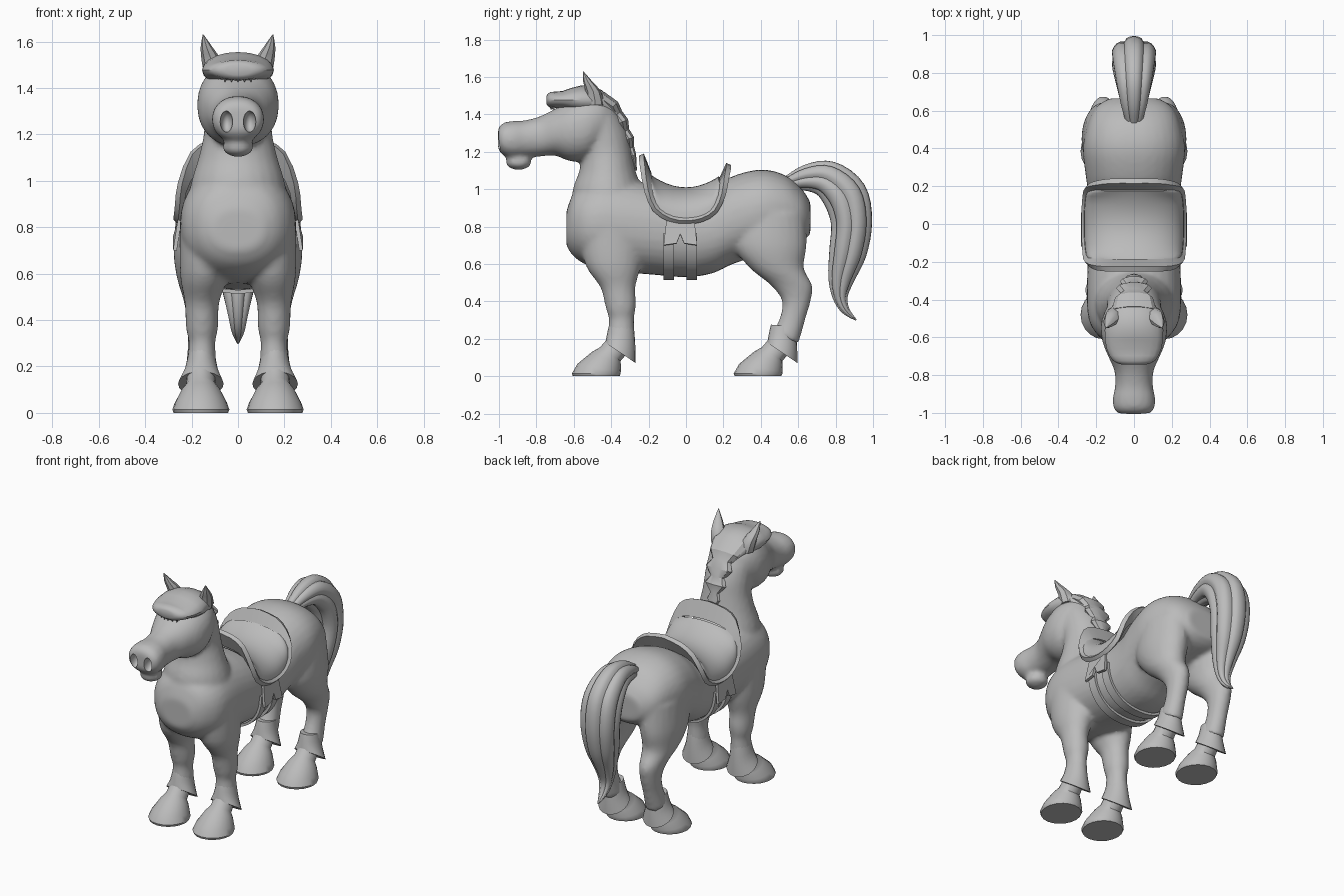
import bpy, bmesh, math
from mathutils import Vector

if "Cube" in bpy.data.objects:
    bpy.data.objects.remove(bpy.data.objects["Cube"])

grey = bpy.data.materials.new("plain_grey")
grey.diffuse_color = (0.5, 0.5, 0.5, 1)
grey.use_nodes = True
grey.node_tree.nodes["Principled BSDF"].inputs["Base Color"].default_value = grey.diffuse_color


def interp(rows, k):
    """Catmull-Rom smoothing of a list of equal-length tuples."""
    out = []
    for i in range(len(rows) - 1):
        p = [rows[max(i - 1, 0)], rows[i], rows[i + 1], rows[min(i + 2, len(rows) - 1)]]
        for s in range(k):
            t = s / k
            out.append([b + 0.5 * t * (c - a + t * (2*a - 5*b + 4*c - d + t * (3*(b - c) + d - a)))
                        for a, b, c, d in zip(*p)])
    return out + [list(rows[-1])]


def loft(bm, rings, n=24, k=4, power=1.0, lobes=0, depth=0.0):
    """Rings are (x, y, z, radius across, radius along, tilt in degrees)."""
    loops = []
    for x, y, z, rx, rb, tilt in interp(rings, k):
        t, loop = math.radians(tilt), []
        for j in range(n):
            a = 2 * math.pi * j / n
            m = 1 - depth * (0.5 + 0.5 * math.cos(lobes * a)) ** 4 if lobes else 1
            c, s = [math.copysign(abs(v) ** power, v) * m for v in (math.cos(a), math.sin(a))]
            loop.append(bm.verts.new((x + rx * c, y + rb * s * math.cos(t), z + rb * s * math.sin(t))))
        loops.append(loop)
    for A, B in zip(loops, loops[1:]):
        for j in range(n):
            bm.faces.new((A[j], A[(j + 1) % n], B[(j + 1) % n], B[j]))
    bm.faces.new(loops[0])
    bm.faces.new(loops[-1])


def slices(rows):
    """Upright sections (y, top, bottom, half width) turned into rings."""
    return [(0, y, (t + b) / 2, w, (t - b) / 2, 90) for y, t, b, w in rows]


def swept(rows):
    """Path (y, z, across, thick) turned into rings square to the path."""
    out = []
    for i, (y, z, a, b) in enumerate(rows):
        p, q = rows[max(i - 1, 0)], rows[min(i + 1, len(rows) - 1)]
        out.append((0, y, z, a, b, math.degrees(math.atan2(q[1] - p[1], q[0] - p[0])) + 90))
    for i in range(1, len(out)):  # keep the tilt continuous
        d = out[i][5] - out[i - 1][5]
        out[i] = out[i][:5] + (out[i][5] - 360 * round(d / 360),)
    return out


def finish(bm, name, mods=(), angle=40):
    bmesh.ops.recalc_face_normals(bm, faces=bm.faces)
    me = bpy.data.meshes.new(name)
    bm.to_mesh(me)
    bm.free()
    me.materials.append(grey)
    ob = bpy.data.objects.new(name, me)
    bpy.context.collection.objects.link(ob)
    bpy.ops.object.select_all(action='DESELECT')
    ob.select_set(True)
    bpy.context.view_layer.objects.active = ob
    for kind, props in mods:
        m = ob.modifiers.new(kind.title(), kind)
        for key, v in props.items():
            setattr(m, key, v)
        bpy.ops.object.modifier_apply(modifier=m.name)
    bpy.ops.object.shade_smooth_by_angle(angle=math.radians(angle))
    return ob


def ball(bm, c, r):
    vs = bmesh.ops.create_uvsphere(bm, u_segments=20, v_segments=12, radius=1)['verts']
    for v in vs:
        v.co = Vector(c) + Vector([a * b for a, b in zip(v.co, r)])


# Nostril cutter
bm = bmesh.new()
for s in (-1, 1):
    ball(bm, (0.05 * s, -1.0, 1.255), (0.027, 0.05, 0.046))
cutter = finish(bm, "nostril_cutter")
cutter.hide_render = True
cutter.hide_set(True)

# Body: torso, neck, head and legs fused into one skin
torso = [(-.64, .88, .70, .11), (-.60, .98, .64, .18), (-.52, 1.03, .59, .235), (-.40, 1.06, .56, .25),
         (-.2, 1.03, .545, .245), (0, .98, .53, .235), (.14, 1.01, .55, .24), (.25, 1.07, .60, .255),
         (.4, 1.105, .65, .27), (.53, 1.075, .69, .245), (.62, 1.0, .72, .20), (.665, .93, .76, .13)]
bm = bmesh.new()
loft(bm, slices(torso), n=32, power=.9)
loft(bm, [(0, -.40, .85, .23, .22, 0), (0, -.42, 1.0, .20, .185, 0), (0, -.42, 1.1, .17, .15, 0),
          (0, -.425, 1.2, .148, .135, 0), (0, -.45, 1.3, .145, .14, 0), (0, -.48, 1.4, .14, .125, 0),
          (0, -.5, 1.48, .10, .09, 0)])
loft(bm, slices([(-1.005, 1.325, 1.215, .08), (-.975, 1.355, 1.18, .108), (-.92, 1.365, 1.165, .112),
                 (-.86, 1.368, 1.17, .10), (-.78, 1.39, 1.175, .103), (-.70, 1.43, 1.18, .137),
                 (-.62, 1.48, 1.15, .168), (-.53, 1.51, 1.155, .175), (-.45, 1.5, 1.22, .148),
                 (-.39, 1.46, 1.28, .1)]), n=28, power=.92)
ball(bm, (0, -.895, 1.145), (.068, .07, .042))
for s in (-1, 1):
    loft(bm, [(.13*s, -.40, .80, .12, .18, 0), (.145*s, -.39, .6, .105, .15, 0),
              (.155*s, -.365, .48, .075, .095, 0), (.155*s, -.352, .40, .071, .085, 0),
              (.155*s, -.348, .355, .068, .078, 0), (.155*s, -.345, .3, .057, .067, 0),
              (.157*s, -.347, .2, .065, .075, -20)])
    loft(bm, [(.14*s, .45, .87, .125, .19, 0), (.16*s, .45, .7, .118, .195, 0),
              (.165*s, .485, .58, .098, .145, 0), (.163*s, .565, .485, .072, .11, 0),
              (.16*s, .59, .40, .06, .076, 0), (.16*s, .567, .30, .056, .07, 0),
              (.16*s, .53, .2, .065, .075, -20)])
finish(bm, "body", [('REMESH', dict(mode='VOXEL', voxel_size=.014)),
                    ('SMOOTH', dict(factor=.5, iterations=5)),
                    ('BOOLEAN', dict(operation='DIFFERENCE', object=cutter, solver='EXACT'))], 50)

# Cuffs and hooves, front and hind, both sides
for pos, oy in (("front", 0), ("hind", .865)):
    for side, s in (("left", 1), ("right", -1)):
        bm = bmesh.new()
        loft(bm, [(.157*s, -.345 + oy, .27, .055, .066, -5), (.158*s, -.347 + oy, .19, .071, .082, -22),
                  (.16*s, -.35 + oy, .125, .098, .097, -34)], n=20, k=3)
        finish(bm, f"{pos}_cuff_{side}")
        bm = bmesh.new()
        loft(bm, [(.16*s, -.36 + oy, .17, .06, .066, -34), (.16*s, -.405 + oy, .118, .064, .066, -34),
                  (.16*s, -.425 + oy, .095, .084, .085, -25), (.16*s, -.465 + oy, .045, .112, .118, -10),
                  (.16*s, -.48 + oy, .014, .123, .13, 0), (.16*s, -.48 + oy, 0, .117, .125, 0)], n=20, k=1)
        finish(bm, f"{pos}_hoof_{side}")

# Tail with grooved strands
bm = bmesh.new()
loft(bm, swept([(.54, 1.03, .045, .04), (.64, 1.06, .075, .07), (.75, 1.055, .10, .10), (.85, .965, .12, .12),
                (.885, .82, .122, .11), (.865, .66, .105, .10), (.83, .52, .07, .07), (.825, .42, .045, .04),
                (.855, .35, .028, .022), (.91, .30, .004, .004)]), n=36, lobes=6, depth=.16)
finish(bm, "tail", angle=35)

# Forelock with pointed fringe
bm = bmesh.new()
loft(bm, slices([(-.745, 1.5, 1.455, .06), (-.725, 1.52, 1.435, .11), (-.66, 1.525, 1.43, .145),
                 (-.56, 1.555, 1.40, .155), (-.45, 1.53, 1.40, .125), (-.37, 1.45, 1.36, .07)]), n=20, k=2)
for i in range(-2, 3):
    x, y = .028 * i, -.72 + .003 * i * i
    loft(bm, [(x, y, 1.47, .018, .02, 0), (x, y, 1.425, .001, .004, 0)], n=6, k=1)
finish(bm, "forelock", angle=35)

# Mane with zigzag edges down the neck
bm = bmesh.new()
loft(bm, swept([(-.46, 1.49, .12, .04), (-.39, 1.44, .10, .04), (-.37, 1.40, .065, .035), (-.34, 1.36, .095, .035),
                (-.33, 1.31, .05, .03), (-.305, 1.27, .075, .03), (-.30, 1.22, .03, .025),
                (-.285, 1.18, .045, .02), (-.268, 1.10, .004, .006)]), n=10, k=1)
finish(bm, "mane", angle=30)

# Ears: flattened leaf shapes
for side, s in (("left", 1), ("right", -1)):
    bm = bmesh.new()
    loft(bm, [(.10*s, -.485, 1.45, .045, .05, 0), (.115*s, -.495, 1.52, .042, .042, 0),
              (.135*s, -.525, 1.575, .026, .025, 0), (.15*s, -.55, 1.63, .002, .002, 0)], n=8, k=2)
    finish(bm, f"ear_{side}")

# Saddle: flared rim loop and seat draped between its sides
half = [(0, -.225, 1.185), (.12, -.225, 1.17), (.20, -.22, 1.12), (.25, -.20, .99), (.262, -.16, .89),
        (.268, -.08, .835), (.268, 0, .822), (.268, .08, .835), (.262, .15, .88), (.25, .19, .97),
        (.20, .205, 1.06), (.12, .215, 1.115), (0, .215, 1.135)]
half = interp(half, 2)


def inner(p):
    x, y, z = p
    return (x * .93, y * .88, z + .02 - .12 * (z - .82) / .36)


bm = bmesh.new()
loop = half + [(-x, y, z) for x, y, z in half[-2:0:-1]]
outv = [bm.verts.new((x, y * 1.06, z)) for x, y, z in loop]
inv = [bm.verts.new(inner(p)) for p in loop]
N = len(loop)
for i in range(N):
    j = (i + 1) % N
    bm.faces.new((outv[i], outv[j], inv[j], inv[i]))
finish(bm, "saddle_rim", [('SOLIDIFY', dict(thickness=.028, offset=0))])
bm = bmesh.new()
rows = []
for p in half[4:-4]:
    x, y, z = inner(p)
    top = 1.0 + .06 * (y / .18) ** 2
    rows.append([bm.verts.new((x * 1.02 * math.cos(a), y, z + (top - z) * math.sin(a) ** .9))
                 for a in [math.pi * j / 20 for j in range(20)]] + [bm.verts.new((-x * 1.02, y, z))])
for A, B in zip(rows, rows[1:]):
    for j in range(20):
        bm.faces.new((A[j], A[j + 1], B[j + 1], B[j]))
finish(bm, "saddle_seat", [('SOLIDIFY', dict(thickness=.02, offset=0))])

# Girth: two bands round the belly
for name, y0 in (("front", -.092), ("rear", .03)):
    bm = bmesh.new()
    prev = None
    for j in range(25):
        a = math.pi * (1 + j / 24)
        c = math.copysign(abs(math.cos(a)) ** .9, math.cos(a))
        x, z = .247 * c, .765 - .243 * abs(math.sin(a)) ** .9
        cur = [bm.verts.new((x, y0 + d, z)) for d in (-.028, .028)]
        if prev:
            bm.faces.new((prev[0], prev[1], cur[1], cur[0]))
        prev = cur
    finish(bm, f"girth_{name}", [('SOLIDIFY', dict(thickness=.016, offset=0))])

# Notched flap under the saddle, each side
for side, s in (("left", 1), ("right", -1)):
    bm = bmesh.new()
    bm.faces.new([bm.verts.new((s * (.252 + .02 * (z < .8)), y, z)) for y, z in
                  ((-.105, .83), (.045, .83), (.06, .70), (-.01, .71), (-.03, .76), (-.05, .71), (-.12, .70))])
    finish(bm, f"saddle_flap_{side}", [('SOLIDIFY', dict(thickness=.016, offset=0))])
